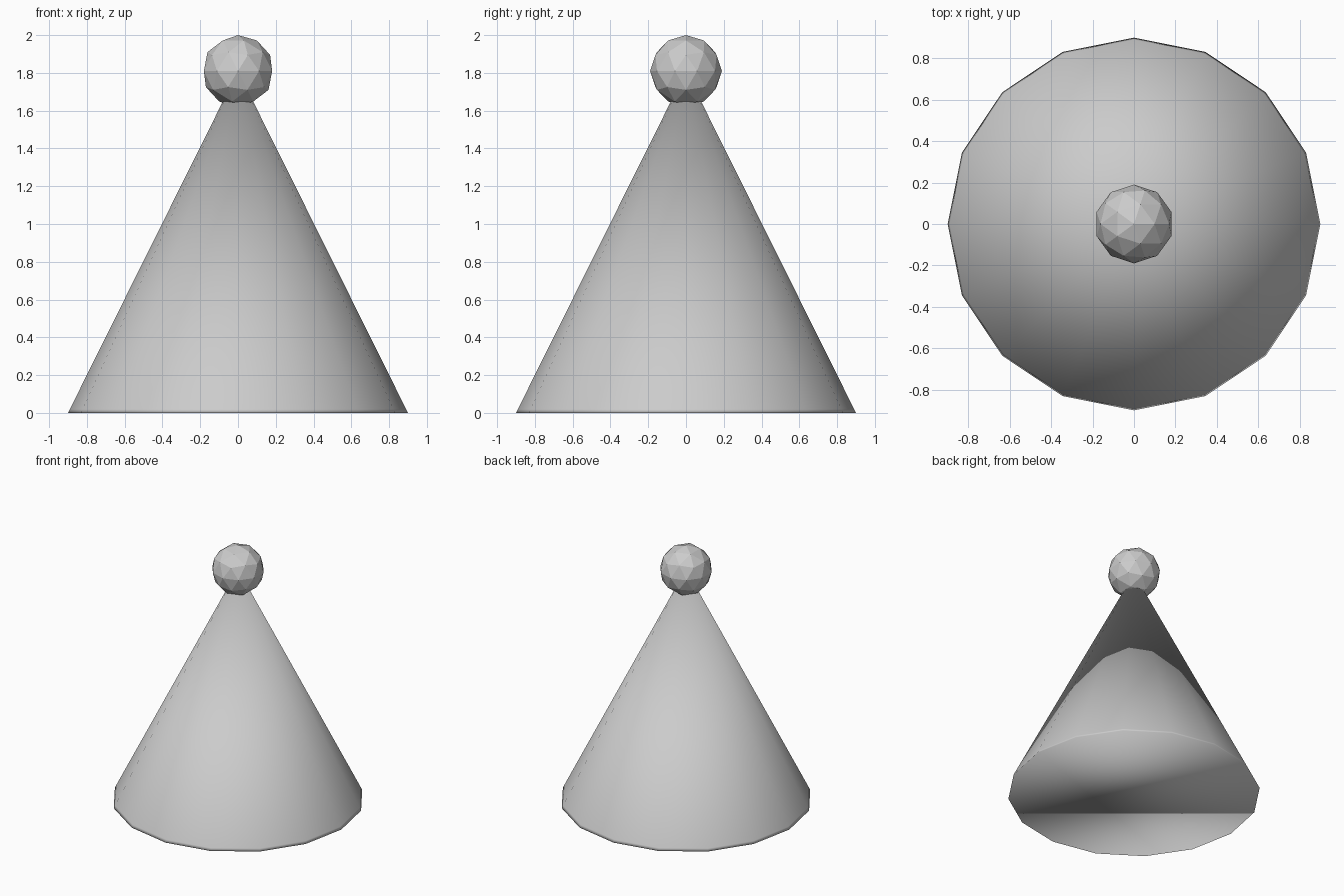
import bpy
import bmesh
from math import cos, sin, tau

if "Cube" in bpy.data.objects:
    bpy.data.objects.remove(bpy.data.objects["Cube"])

RADIUS, APEX, SIDES, BAND = 0.9, 1.81, 16, 0.02


def add_object(name, bm, smooth):
    bmesh.ops.recalc_face_normals(bm, faces=bm.faces)
    for f in bm.faces:
        f.smooth = smooth
    mesh = bpy.data.meshes.new(name)
    bm.to_mesh(mesh)
    bm.free()
    obj = bpy.data.objects.new(name, mesh)
    bpy.context.collection.objects.link(obj)
    return obj


def ring(bm, r, z):
    return [bm.verts.new((r * cos(tau * i / SIDES), r * sin(tau * i / SIDES), z))
            for i in range(SIDES)]


# Cone: closed base, narrow support band at the rim, sides meeting at one tip
bm = bmesh.new()
base = ring(bm, RADIUS, 0)
band = ring(bm, RADIUS * (1 - BAND / APEX), BAND)
tip = bm.verts.new((0, 0, APEX))
for i in range(SIDES):
    j = (i + 1) % SIDES
    bm.faces.new((base[i], base[j], band[j], band[i]))
    bm.faces.new((band[i], band[j], tip))
bm.faces.new(base[::-1])
add_object("hat_cone", bm, True)

# Faceted ball sitting on the tip
bm = bmesh.new()
bmesh.ops.create_icosphere(bm, subdivisions=2, radius=0.19)
ball = add_object("pompom", bm, False)
ball.location.z = APEX
